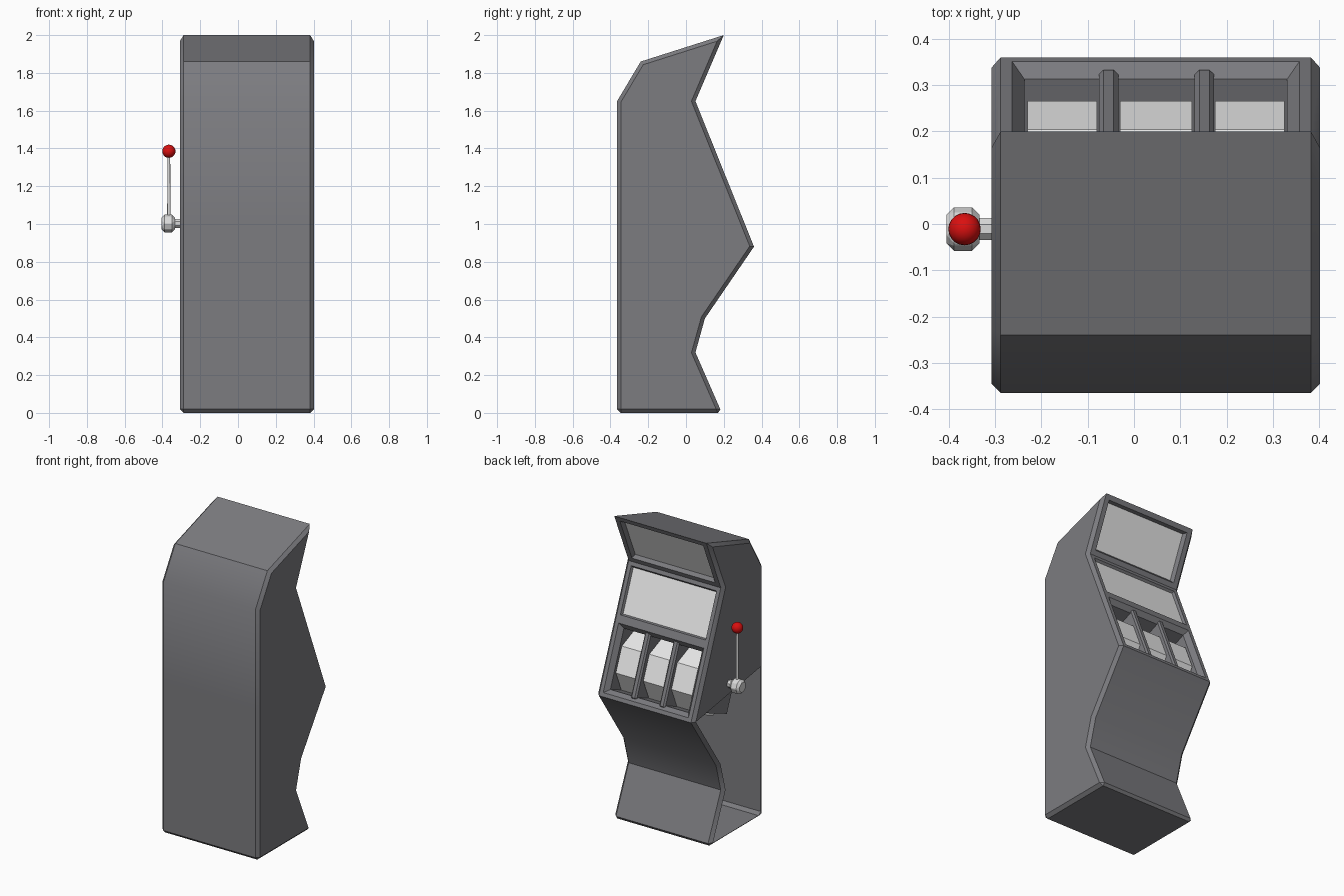
import bpy, bmesh, math
from mathutils import Vector

cube = bpy.data.objects.get("Cube")
if cube:
    bpy.data.objects.remove(cube, do_unlink=True)


def material(name, rgb):
    m = bpy.data.materials.new(name)
    m.use_nodes = True
    m.diffuse_color = (*rgb, 1)
    m.node_tree.nodes["Principled BSDF"].inputs["Base Color"].default_value = (*rgb, 1)
    return m


GREY = material("cabinet grey", (0.2, 0.2, 0.215))
PALE = material("screen pale grey", (0.8, 0.8, 0.8))
METAL = material("lever metal", (0.7, 0.7, 0.7))
RED = material("knob red", (0.7, 0.005, 0.005))

LEFT, RIGHT, MID_X = 0.402, -0.308, 0.047
TILT = math.atan2(0.31, 0.77)          # lean of the playing face


def finish(bm, name, mats, smooth=None, bevel=0):
    mesh = bpy.data.meshes.new(name)
    bm.to_mesh(mesh)
    bm.free()
    ob = bpy.data.objects.new(name, mesh)
    bpy.context.collection.objects.link(ob)
    for m in mats:
        mesh.materials.append(m)
    if bevel:
        mod = ob.modifiers.new("bevel", 'BEVEL')
        mod.width, mod.segments = bevel, 1
    if smooth:
        bpy.ops.object.select_all(action='DESELECT')
        bpy.context.view_layer.objects.active = ob
        ob.select_set(True)
        bpy.ops.object.shade_smooth_by_angle(angle=math.radians(smooth))
    return ob


def prism(name, mat, centre, radius, sides, x0, x1, turn=0.0, bevel=0):
    """Regular prism lying along x; radius is measured to the flats."""
    bm = bmesh.new()
    r = radius / math.cos(math.pi / sides)
    ring = []
    for k in range(sides):
        a = turn + (k + 0.5) * math.tau / sides
        ring.append(bm.verts.new((x0, centre[0] + r * math.cos(a), centre[1] + r * math.sin(a))))
    face = bm.faces.new(ring)
    new = bmesh.ops.extrude_face_region(bm, geom=[face])["geom"]
    bmesh.ops.translate(bm, vec=(x1 - x0, 0, 0), verts=[v for v in new if isinstance(v, bmesh.types.BMVert)])
    bmesh.ops.recalc_face_normals(bm, faces=bm.faces)
    return finish(bm, name, [mat], bevel=bevel)


def inset(bm, face, width, depth=0.0):
    bmesh.ops.inset_individual(bm, faces=[face], thickness=width, depth=depth, use_even_offset=True)


# Cabinet shell: side outline (y, z), with side panels split in three
outline = [(-0.365, 0), (0.19, 0), (0.05, 0.32), (0.1, 0.5), (0.36, 0.88), (0.05, 1.65),
           (0.2, 2.0), (-0.24, 1.86), (-0.365, 1.65), (-0.365, 0.99)]
panels = [(0, 1, 2, 3, 4, 9), (9, 4, 5, 8), (8, 5, 6, 7)]
bm = bmesh.new()
sides = [[bm.verts.new((x, y, z)) for y, z in outline] for x in (RIGHT, LEFT)]
for s in sides:
    for p in panels:
        bm.faces.new([s[i] for i in p])
n = len(outline)
for i in range(n):
    j = (i + 1) % n
    bm.faces.new((sides[0][i], sides[0][j], sides[1][j], sides[1][i]))
bmesh.ops.recalc_face_normals(bm, faces=bm.faces)

# Chamfer round both sides and along the base
rim = []
for e in bm.edges:
    across = abs(e.verts[0].co.x - e.verts[1].co.x) > 0.1
    at_base = max(v.co.z for v in e.verts) < 0.01
    if (across and at_base) or (not across and e.calc_face_angle() > 0.5):
        rim.append(e)
bmesh.ops.bevel(bm, geom=rim, offset=0.02, segments=1, affect='EDGES', profile=0.5)
bm.normal_update()

# Lower service panel on the lever side is open
bmesh.ops.delete(bm, geom=[f for f in bm.faces if f.normal.x < -0.95 and f.calc_center_median().z < 0.75],
                 context='FACES_ONLY')


def display_faces():
    return [f for f in bm.faces if f.normal.y > 0.5 and abs(f.normal.x) < 0.1
            and f.calc_center_median().z > 0.9 and f.calc_area() > 0.05]


# Divide the playing face into screen and reel window, then sink each
play = min(display_faces(), key=lambda f: f.calc_center_median().z)
bmesh.ops.bisect_plane(bm, geom=[play] + list(play.edges) + list(play.verts),
                       plane_co=(0, 0, 1.323), plane_no=(0, 0, 1))
bm.normal_update()
window, screen, sign = sorted(display_faces(), key=lambda f: f.calc_center_median().z)
for face, border, lip, depth in ((screen, 0.025, 0.008, -0.015), (sign, 0.032, 0.012, -0.025)):
    inset(bm, face, border)
    inset(bm, face, lip, depth)
    face.material_index = 1
inset(bm, window, 0.025)
inset(bm, window, 0.026, -0.03)
inset(bm, window, 0.0, -0.43)
finish(bm, "cabinet", [GREY, PALE], smooth=32)

# Reels and the dividers between them
for i, (x0, x1) in enumerate(((-0.23, -0.08), (-0.03, 0.125), (0.175, 0.325))):
    prism(f"reel_{i + 1}", PALE, (0.049, 1.01), 0.2, 8, x0, x1, turn=TILT)

normal = Vector((0, math.cos(TILT), math.sin(TILT)))
for i, x in enumerate((-0.055, 0.152)):
    bm = bmesh.new()
    bmesh.ops.create_cube(bm, size=1)
    bmesh.ops.scale(bm, vec=(0.042, 0.43, 0.44), verts=bm.verts)
    ob = finish(bm, f"reel_divider_{i + 1}", [GREY], bevel=0.01)
    ob.location = Vector((x, 0.267, 1.111)) - normal * 0.232
    ob.rotation_euler.x = TILT - math.pi / 2

# Lever: axle, hub, rod and knob
LEVER = Vector((-0.366, -0.011, 1.003))
prism("lever_axle", METAL, LEVER.yz, 0.024, 8, -0.345, -0.29)
prism("lever_hub", METAL, LEVER.yz, 0.047, 8, -0.405, -0.334, bevel=0.016)

bm = bmesh.new()
bmesh.ops.create_cone(bm, cap_ends=True, segments=12, radius1=0.009, radius2=0.007, depth=0.34)
finish(bm, "lever_rod", [METAL], smooth=40).location = LEVER + Vector((0, 0, 0.2))

bm = bmesh.new()
bmesh.ops.create_uvsphere(bm, u_segments=20, v_segments=12, radius=0.035)
finish(bm, "lever_knob", [RED], smooth=60).location = LEVER + Vector((0, 0, 0.382))
